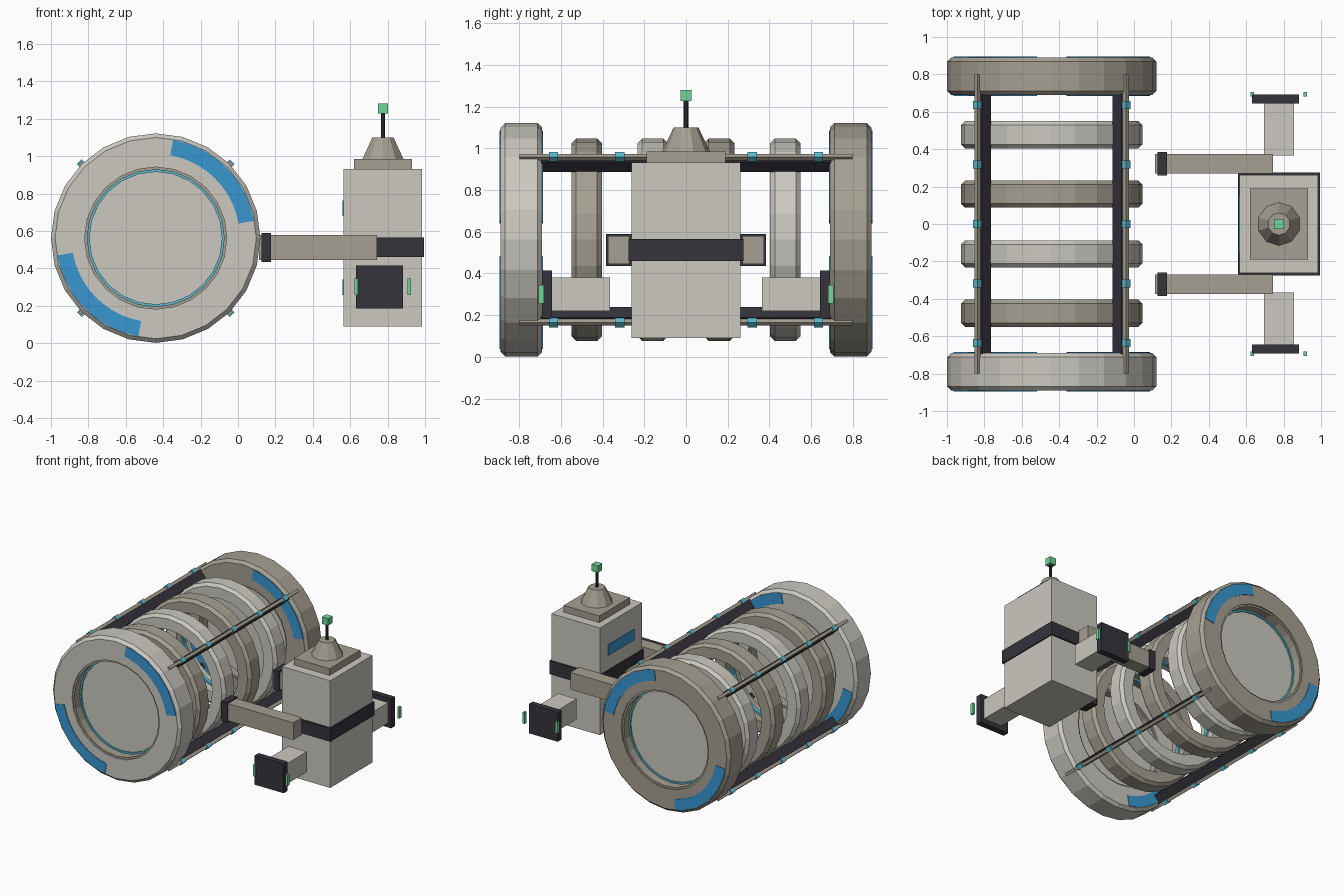
import bpy, bmesh
from math import cos, sin, radians, tau
from mathutils import Matrix, Vector

cube = bpy.data.objects.get("Cube")
if cube:
    bpy.data.objects.remove(cube)


def material(name, r, g, b):
    m = bpy.data.materials.new(name)
    m.use_nodes = True
    m.diffuse_color = (r, g, b, 1)
    m.node_tree.nodes["Principled BSDF"].inputs["Base Color"].default_value = (r, g, b, 1)
    return m


LIGHT = material("light_hull", .60, .58, .53)
TAN = material("tan_hull", .38, .35, .29)
DARK = material("dark_trim", .036, .033, .044)
BLUE = material("blue_marking", .04, .31, .64)
CYAN = material("cyan_light", .11, .50, .62)
GREEN = material("green_lamp", .16, .66, .33)

AXIS = Vector((-.44, 0, .562))   # drum axis runs along y
SIDES = 24


def finish(name, bm, mat):
    bmesh.ops.recalc_face_normals(bm, faces=bm.faces)
    mesh = bpy.data.meshes.new(name)
    bm.to_mesh(mesh)
    bm.free()
    mesh.materials.append(mat)
    ob = bpy.data.objects.new(name, mesh)
    bpy.context.collection.objects.link(ob)
    return ob


def box(name, mat, x, y, z, turn=None):
    """Box from (min, max) ranges, optionally transformed."""
    bm = bmesh.new()
    size = [b - a for a, b in (x, y, z)]
    mid = [(a + b) / 2 for a, b in (x, y, z)]
    bmesh.ops.create_cube(bm, size=1, matrix=Matrix.Translation(mid) @ Matrix.Diagonal((*size, 1)))
    if turn:
        bm.transform(turn)
    return finish(name, bm, mat)


def sweep(name, mat, profile, start=0, end=360, steps=SIDES):
    """Sweep a closed (radius, y) profile around the drum axis."""
    bm = bmesh.new()
    full = end - start == 360
    loops = []
    for i in range(steps if full else steps + 1):
        a = radians(start + (end - start) * i / steps)
        loops.append([bm.verts.new(AXIS + Vector((r * cos(a), y, r * sin(a)))) for r, y in profile])
    pairs = list(zip(loops, loops[1:]))
    if full:
        pairs.append((loops[-1], loops[0]))
    n = len(profile)
    for p, q in pairs:
        for j in range(n):
            k = (j + 1) % n
            bm.faces.new((p[j], p[k], q[k], q[j]))
    if not full:
        bm.faces.new(loops[0])
        bm.faces.new(loops[-1])
    return finish(name, bm, mat)


def ring(name, mat, outer, inner, y, half, bevel=0):
    if bevel:
        prof = [(inner, y - half), (outer - bevel, y - half), (outer, y - half + bevel),
                (outer, y + half - bevel), (outer - bevel, y + half), (inner, y + half)]
    else:
        prof = [(inner, y - half), (outer, y - half), (outer, y + half), (inner, y + half)]
    return sweep(name, mat, prof)


def cylinder(name, mat, r1, r2, depth, matrix, sides):
    bm = bmesh.new()
    bmesh.ops.create_cone(bm, cap_ends=True, segments=sides, radius1=r1, radius2=r2,
                          depth=depth, matrix=matrix)
    return finish(name, bm, mat)


# End rings with recessed bulkheads and curved markings on both faces
for tag, s, mat in (("front", -1, LIGHT), ("back", 1, TAN)):
    y = s * .79
    ring(tag + "_end_ring", mat, .56, .38, y, .1, .022)
    ring(tag + "_bore_liner", TAN, .382, .366, y, .09)
    ring(tag + "_bore_light", CYAN, .37, .354, s * .80, .015)
    cylinder(tag + "_bulkhead", LIGHT, .368, .368, .04,
             Matrix.Translation(AXIS + Vector((0, s * .785, 0))) @ Matrix.Rotation(tau / 4, 4, 'X'), SIDES)
    for face in (-1, 1):
        yf = y + face * .1
        for a in (10, 190):
            sweep(tag + "_ring_marking", BLUE,
                  [(.45, yf - .003), (.533, yf - .003), (.533, yf + .004 * face + .001),
                   (.45, yf + .004 * face + .001)] if face > 0 else
                  [(.45, yf - .005), (.533, yf - .005), (.533, yf + .003), (.45, yf + .003)],
                  a, a + 70, 10)

# Four inner rings, alternating hull colours, each with a lit inner band
for i, y in enumerate((-.477, -.16, .16, .477)):
    ring("inner_ring", LIGHT if i % 2 else TAN, .485, .38, y, .073, .022)
    ring("inner_ring_light", CYAN, .382, .366, y, .015)

# Longerons at the four diagonals: deep dark beam, thin outer rail, lamps
for k in range(4):
    turn = Matrix.Translation(AXIS) @ Matrix.Rotation(radians(45 + 90 * k), 4, 'Y')
    box("longeron_beam", DARK, (.478, .548), (-.695, .695), (-.02, .02), turn)
    box("longeron_rail", TAN, (.548, .572), (-.8, .8), (-.011, .011), turn)
    for j in range(-2, 3):
        y = j * .318
        box("rail_lamp", CYAN, (.545, .578), (y - .022, y + .022), (-.018, .018), turn)

# Service module body
box("module_body", LIGHT, (.565, .985), (-.262, .262), (.09, .932))
box("module_band", DARK, (.557, .995), (-.275, .275), (.46, .565))
box("module_roof", TAN, (.62, .93), (-.19, .19), (.932, .985))
for z in (.30, .722):
    box("module_window", BLUE, (.558, .567), (-.16, .16), (z - .042, z + .042))

# Antenna on the roof
cylinder("antenna_cone", TAN, .115, .06, .115, Matrix.Translation((.775, 0, 1.0425)), 10)
cylinder("antenna_mast", DARK, .011, .011, .14, Matrix.Translation((.775, 0, 1.165)), 8)
box("antenna_lamp", GREEN, (.748, .802), (-.027, .027), (1.227, 1.281))

# Mirrored docking arms and side pods
for tag, s in (("left", 1), ("right", -1)):
    def side(name, mat, x, y, z):
        box(name, mat, x, sorted((s * y[0], s * y[1])), z)

    side(tag + "_arm", TAN, (.113, .743), (.27, .375), (.445, .58))
    side(tag + "_arm_clamp", DARK, (.125, .177), (.26, .385), (.435, .59))
    side(tag + "_pod_beam", LIGHT, (.695, .855), (.365, .645), (.22, .38))
    side(tag + "_pod_plate", DARK, (.63, .882), (.643, .692), (.185, .415))
    for x in (.633, .916):
        side(tag + "_pod_lamp", GREEN, (x - .009, x + .009), (.682, .707), (.257, .345))
